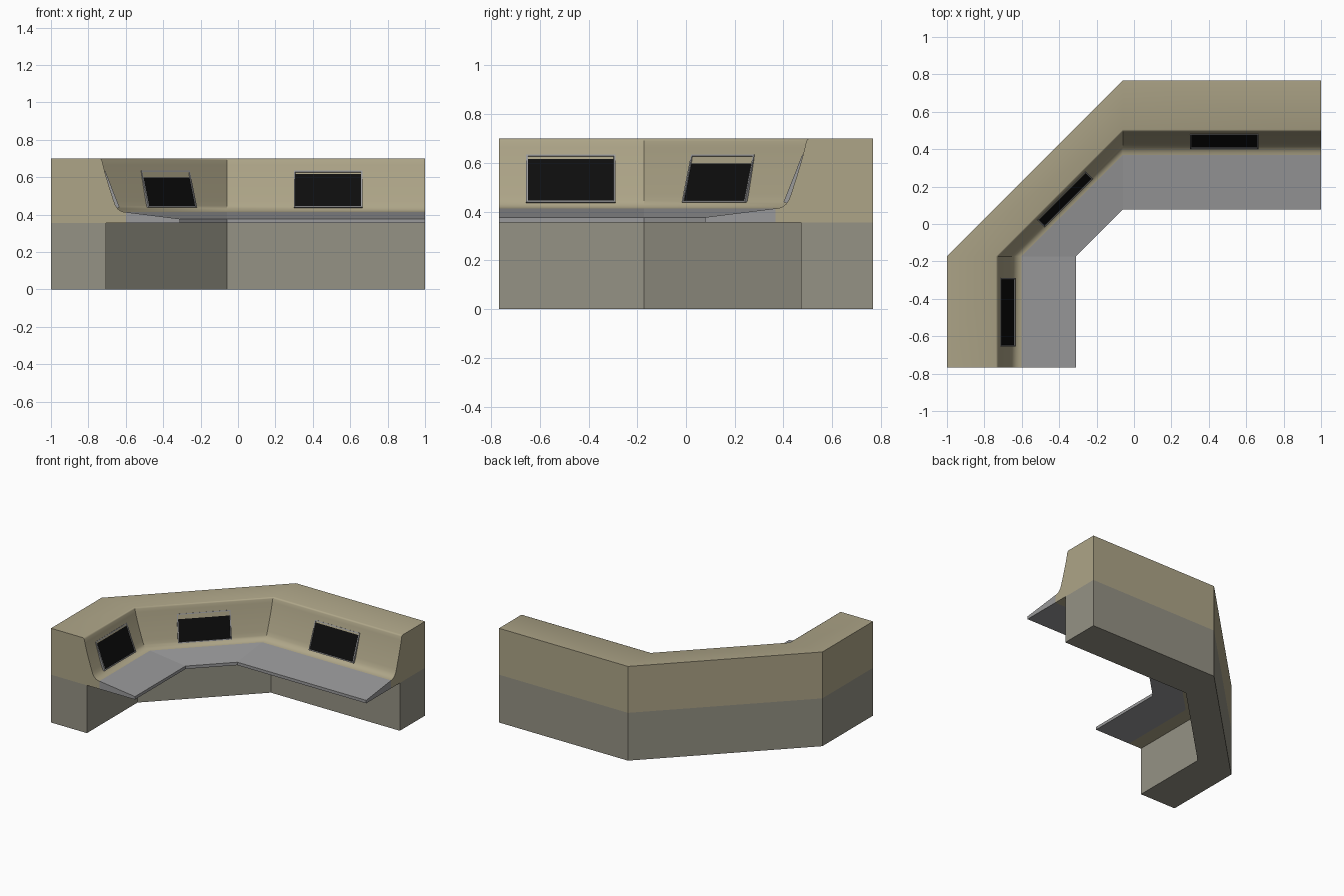
import bpy, bmesh
from mathutils import Vector, Matrix
from math import sqrt, radians

if "Cube" in bpy.data.objects:
    bpy.data.objects.remove(bpy.data.objects["Cube"])


def material(name, rgb):
    m = bpy.data.materials.new(name)
    m.diffuse_color = (*rgb, 1)
    m.use_nodes = True
    m.node_tree.nodes["Principled BSDF"].inputs["Base Color"].default_value = m.diffuse_color
    return m


TAN = material("tan_panel", (0.42, 0.375, 0.245))
WARM = material("warm_grey", (0.30, 0.287, 0.232))
GREY = material("desk_grey", (0.32, 0.32, 0.325))
BLACK = material("screen_black", (0.004, 0.004, 0.004))


def finish(name, bm, mats, smooth=False):
    bmesh.ops.recalc_face_normals(bm, faces=bm.faces)
    me = bpy.data.meshes.new(name)
    bm.to_mesh(me)
    bm.free()
    ob = bpy.data.objects.new(name, me)
    bpy.context.collection.objects.link(ob)
    for m in mats:
        me.materials.append(m)
    if smooth:
        bpy.ops.object.select_all(action='DESELECT')
        ob.select_set(True)
        bpy.context.view_layer.objects.active = ob
        bpy.ops.object.shade_smooth_by_angle(angle=radians(38))
    return ob


# Stations along the back wall: outer point and inward direction of the profile
STATIONS = [((1.0, 0.767), (0, -1)), ((-0.06, 0.767), (0, -1)),
            ((-1.0, -0.173), (1, 0)), ((-1.0, -0.767), (1, 0))]


def sweep(name, profile, mat, smooth=False):
    """Loft a (depth, height) profile through the wall stations."""
    bm = bmesh.new()
    rings = [[bm.verts.new((p[0] + q[0] * d, p[1] + q[1] * d, z)) for d, z in profile]
             for p, q in STATIONS]
    n = len(profile)
    for a, b in zip(rings, rings[1:]):
        for i in range(n):
            j = (i + 1) % n
            bm.faces.new((a[i], a[j], b[j], b[i]))
    bm.faces.new(rings[0])
    bm.faces.new(rings[-1])
    return finish(name, bm, [mat], smooth)


# Plinth, curved instrument wall and overhanging desk
sweep("base_plinth", [(0, 0), (0.295, 0), (0.295, 0.355), (0, 0.355)], WARM)
sweep("back_console",
      [(0, 0.355), (0.40, 0.355), (0.40, 0.413), (0.385, 0.415), (0.37, 0.421),
       (0.357, 0.431), (0.346, 0.446), (0.336, 0.472), (0.311, 0.55), (0.291, 0.617),
       (0.279, 0.665), (0.273, 0.690), (0.269, 0.697), (0.262, 0.70), (0, 0.70)],
      TAN, True)
sweep("desk_top", [(0.398, 0.355), (0.69, 0.355), (0.69, 0.377), (0.398, 0.4135)], GREY)


def screen(name, centre, u, k):
    """Framed monitor lying on the sloped wall; k scales the lean."""
    u = Vector(u).normalized()
    out = u.cross(Vector((0, 0, 1)))
    slope = Vector((0, 0, 0.195)) - out * 0.077 * k
    v = slope.normalized()
    n = u.cross(v)
    bm = bmesh.new()
    bmesh.ops.create_cube(bm, size=1)
    bmesh.ops.scale(bm, vec=(0.367, slope.length, 0.03), verts=bm.verts)
    bm.faces.ensure_lookup_table()
    front = max(bm.faces, key=lambda f: f.calc_center_median().z)
    bmesh.ops.inset_region(bm, faces=[front], thickness=0.010)
    bmesh.ops.inset_region(bm, faces=[front], thickness=0.001, depth=-0.005)
    front.material_index = 1
    m = Matrix((u, v, n)).transposed().to_4x4()
    m.translation = Vector(centre) - n * 0.015
    bm.transform(m)
    finish(name, bm, [GREY, BLACK])


# One monitor per wall section
screen("right_screen", (0.4825, 0.439, 0.537), (1, 0, 0), 1)
screen("middle_screen", (-0.368, 0.131, 0.537), (1, 1, 0), 1 / sqrt(2))
screen("left_screen", (-0.672, -0.4725, 0.537), (0, 1, 0), 1)
